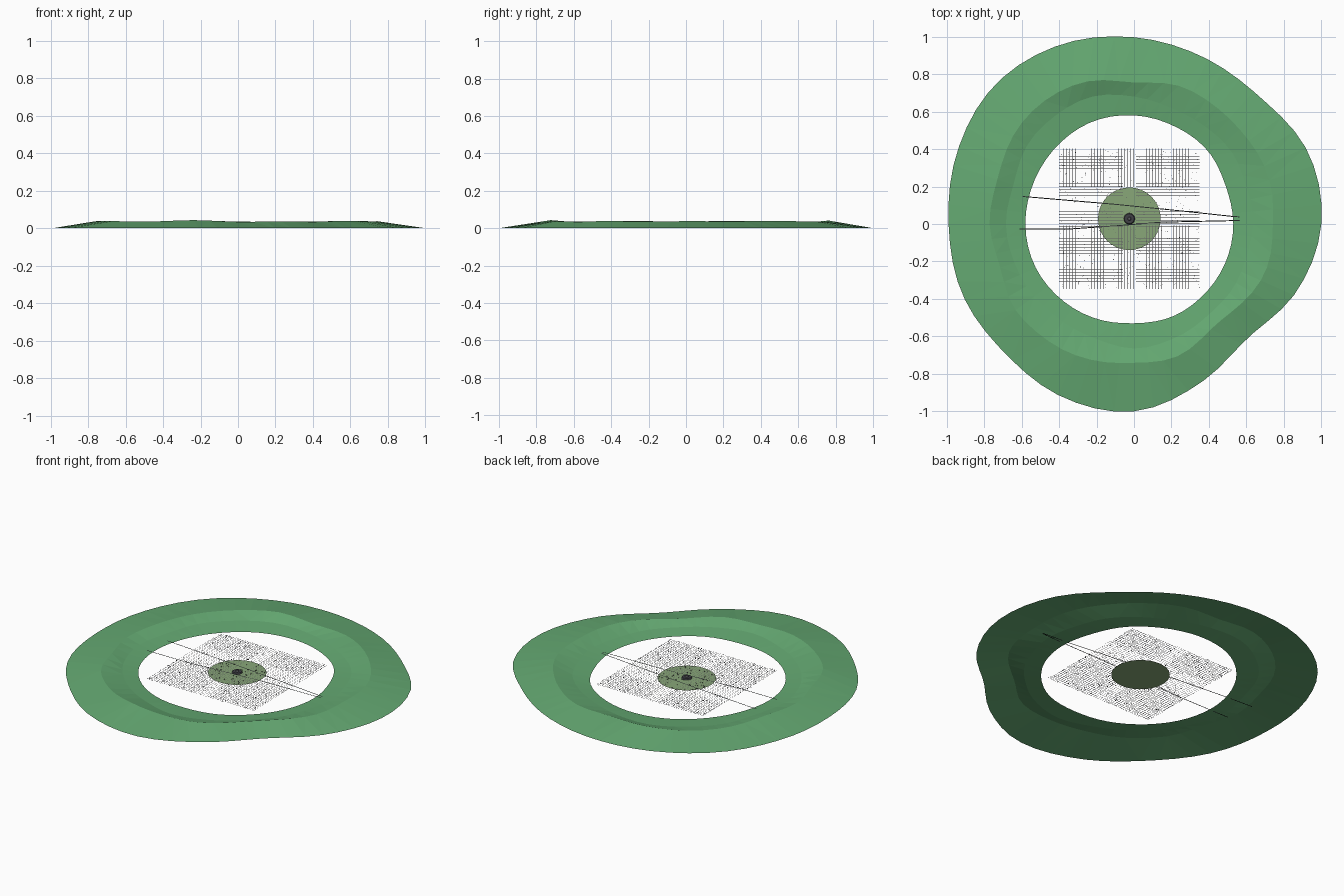
import bpy, bmesh, math, random
from mathutils import Vector

random.seed(4)
if "Cube" in bpy.data.objects:
    bpy.data.objects.remove(bpy.data.objects["Cube"], do_unlink=True)

CX, CY = -0.025, 0.028     # middle of the settlement


def material(name, rgb):
    m = bpy.data.materials.new(name)
    m.use_nodes = True
    m.diffuse_color = (*rgb, 1)
    bsdf = m.node_tree.nodes["Principled BSDF"]
    bsdf.inputs["Base Color"].default_value = (*rgb, 1)
    bsdf.inputs["Roughness"].default_value = 0.9
    return m


GRASS = material("grass green", (0.13, 0.40, 0.17))
OLIVE = material("olive green", (0.25, 0.39, 0.19))
STONE = material("stone grey", (0.12, 0.12, 0.13))
DARK = material("dark grey", (0.05, 0.05, 0.06))
BLACK = material("near black", (0.02, 0.025, 0.025))


def finish(bm, name, mat):
    mesh = bpy.data.meshes.new(name)
    bm.to_mesh(mesh)
    bm.free()
    mesh.materials.append(mat)
    obj = bpy.data.objects.new(name, mesh)
    bpy.context.collection.objects.link(obj)
    return obj


def loop_value(values, t):
    """Smooth closed interpolation, t in 0..1."""
    n = len(values)
    i, f = divmod(t * n, 1)
    a, b, c, d = (values[(int(i) + k) % n] for k in (-1, 0, 1, 2))
    return b + 0.5 * f * (c - a + f * (2*a - 5*b + 4*c - d + f * (3*(b - c) + d - a)))


def quad(bm, points):
    bm.faces.new([bm.verts.new(p) for p in points])


def flat_rect(bm, x0, x1, y0, y1, z):
    quad(bm, [(x0, y0, z), (x1, y0, z), (x1, y1, z), (x0, y1, z)])


# Ring of low hills: open sheet from the inner rim over a crest to the outer rim
OUTER = [1, 1.005, .955, .965, .997, 1.035, 1.05, 1.02, .99, .99, .975, 1, 1, .92, .86, .94]
INNER = [.53, .53, .555, .565, .58, .59, .585, .58, .58, .575, .56, .545, .53, .535, .53, .53]
SEGMENTS = 60
foot_shift = [random.uniform(-.02, .02) for _ in range(20)]
crest_shift = [random.uniform(-.025, .025) for _ in range(20)]
crest_height = [random.uniform(.032, .043) for _ in range(20)]
bm = bmesh.new()
rings = [[], [], [], []]
for i in range(SEGMENTS):
    t = i / SEGMENTS
    a = t * math.tau
    inner, outer = loop_value(INNER, t), loop_value(OUTER, t)
    width = outer - inner
    profile = [
        (inner, 0),
        (inner + width * .25 + loop_value(foot_shift, t), .012),
        (inner + width * .47 + loop_value(crest_shift, t), loop_value(crest_height, t)),
        (outer, 0),
    ]
    for ring, (r, z) in zip(rings, profile):
        ring.append(bm.verts.new((r * math.cos(a), r * math.sin(a), z)))
for low, high in zip(rings, rings[1:]):
    for i in range(SEGMENTS):
        j = (i + 1) % SEGMENTS
        bm.faces.new((low[i], high[i], high[j], low[j]))
bmesh.ops.triangulate(bm, faces=bm.faces[:])
finish(bm, "hill_ring", GRASS)

# Round mound ground at the centre
bm = bmesh.new()
bmesh.ops.create_circle(bm, cap_ends=True, segments=40, radius=.167)
finish(bm, "centre_ground", OLIVE).location = (CX, CY, .002)

# Small round plinth
bm = bmesh.new()
bmesh.ops.create_cone(bm, cap_ends=True, segments=24, radius1=.03, radius2=.026, depth=.008)
finish(bm, "centre_plinth", DARK).location = (CX, CY, .007)
bm = bmesh.new()
bmesh.ops.create_cone(bm, cap_ends=True, segments=12, radius1=.01, radius2=.007, depth=.006)
finish(bm, "plinth_cap", STONE).location = (CX, CY, .014)

# Lattice of very thin strips, broken along the central avenues
LINES, SPAN, THIN = 46, .375, .0008
bm = bmesh.new()
for i in range(LINES):
    s = -SPAN + 2 * SPAN * (i + .5) / LINES
    for lo, hi in ((-SPAN, -.035), (.035, SPAN)):
        flat_rect(bm, CX + lo, CX + hi, CY + s - THIN, CY + s + THIN, .005)
    for lo, hi in ((-SPAN, -.035), (.17, SPAN)):
        flat_rect(bm, CX + s - THIN, CX + s + THIN, CY + lo, CY + hi, .0055)
finish(bm, "field_lattice", STONE)

# Scattered tiny blocks among the strips
bm = bmesh.new()
for _ in range(500):
    made = bmesh.ops.create_cube(bm, size=.003)
    x, y = random.uniform(-SPAN, SPAN), random.uniform(-SPAN, SPAN)
    bmesh.ops.translate(bm, verts=made["verts"], vec=Vector((CX + x, CY + y, .006)))
finish(bm, "scattered_blocks", STONE)


# Two narrow tracks crossing the basin and running under the hills
def track(name, path, half=.0025):
    bm = bmesh.new()
    for (x0, y0), (x1, y1) in zip(path, path[1:]):
        quad(bm, [(x0, y0 - half, .004), (x1, y1 - half, .004),
                  (x1, y1 + half, .004), (x0, y0 + half, .004)])
    finish(bm, name, BLACK)


track("north_track", [(-.75, .155), (-.57, .145), (-.1, .105), (.25, .07), (.53, .04), (.7, .03)])
track("south_track", [(-.72, -.027), (-.35, -.027), (-.1, -.01), (.15, .01), (.53, .018), (.7, .025)])
